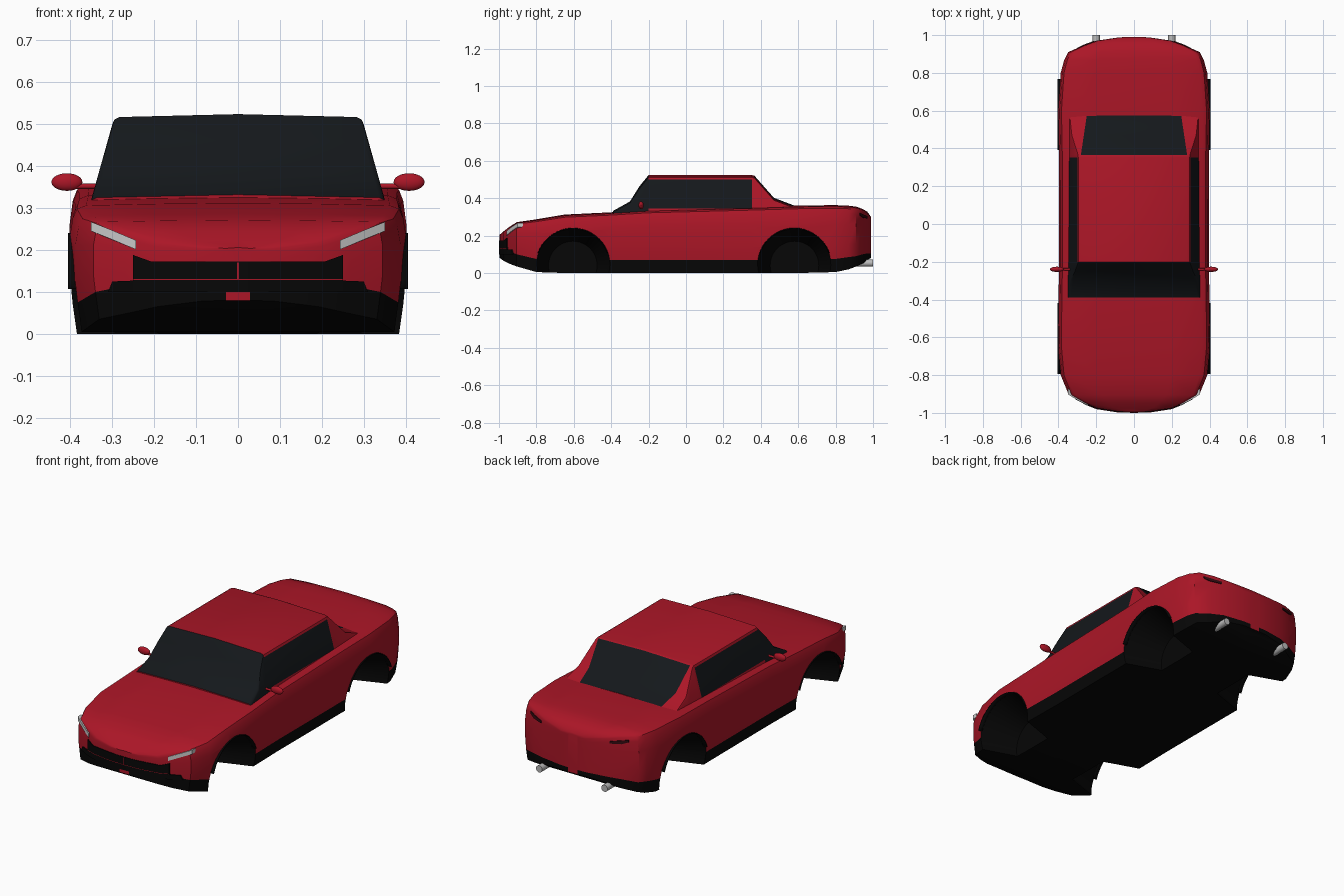
import bpy, bmesh
from math import sin, cos, pi, radians
from mathutils import Matrix

cube = bpy.data.objects.get("Cube")
if cube:
    bpy.data.objects.remove(cube, do_unlink=True)


def material(name, rgb):
    m = bpy.data.materials.new(name)
    m.use_nodes = True
    m.diffuse_color = (*rgb, 1)
    m.node_tree.nodes["Principled BSDF"].inputs["Base Color"].default_value = (*rgb, 1)
    return m


RED = material("red_paint", (0.41, 0.008, 0.02))
TRIM = material("black_trim", (0.002, 0.002, 0.002))
GLASS = material("dark_glass", (0.007, 0.009, 0.011))
LAMP = material("white_lamp", (0.85, 0.85, 0.85))
TAIL = material("dark_lamp", (0.03, 0.003, 0.005))
STEEL = material("steel", (0.5, 0.5, 0.5))


def smooth(ob):
    ob.data.shade_smooth()
    ob.data.set_sharp_from_angle(angle=radians(38))


def finish(name, bm, *mats):
    bmesh.ops.recalc_face_normals(bm, faces=bm.faces)
    me = bpy.data.meshes.new(name)
    bm.to_mesh(me)
    bm.free()
    for m in mats:
        me.materials.append(m)
    ob = bpy.data.objects.new(name, me)
    bpy.context.collection.objects.link(ob)
    smooth(ob)
    return ob


def loft(name, sections, mats, pick):
    """Skin mirrored half sections (y, [(x, z)...]); pick(i, k) gives the material."""
    bm = bmesh.new()
    rings = []
    for y, half in sections:
        full = half + [(-x, z) for x, z in half[-2:0:-1]]
        rings.append([bm.verts.new((x, y, z)) for x, z in full])
    n = len(rings[0])
    for i in range(len(rings) - 1):
        a, b = rings[i], rings[i + 1]
        for j in range(n):
            f = bm.faces.new((a[j], a[(j + 1) % n], b[(j + 1) % n], b[j]))
            f.material_index = pick(i, min(j, n - 1 - j))
    for r in (rings[0], rings[-1]):
        bm.faces.new(r)
    return finish(name, bm, *mats)


def hull(name, pts, mat):
    bm = bmesh.new()
    for p in pts:
        bm.verts.new(p)
    res = bmesh.ops.convex_hull(bm, input=bm.verts)
    loose = [v for v in res["geom_interior"] if isinstance(v, bmesh.types.BMVert)]
    bmesh.ops.delete(bm, geom=loose, context="VERTS")
    return finish(name, bm, mat)


def cone(name, r1, r2, depth, matrix, *mats, segments=24):
    bm = bmesh.new()
    bmesh.ops.create_cone(bm, cap_ends=True, segments=segments, radius1=r1,
                          radius2=r2, depth=depth, matrix=matrix)
    return finish(name, bm, *mats)


# Body shell: y, half width, bottom, trim line, top
stations = [
    (-0.996, 0.03, 0.08, 0.128, 0.205), (-0.992, 0.09, 0.078, 0.128, 0.207),
    (-0.975, 0.2, 0.065, 0.126, 0.222), (-0.945, 0.27, 0.05, 0.115, 0.245),
    (-0.905, 0.345, 0.035, 0.1, 0.27),
    (-0.8, 0.388, 0.005, 0.075, 0.285), (-0.65, 0.402, 0, 0.07, 0.31),
    (-0.4, 0.4, 0, 0.07, 0.322), (-0.2, 0.396, 0, 0.07, 0.335),
    (0.35, 0.397, 0, 0.07, 0.35), (0.6, 0.402, 0, 0.07, 0.358),
    (0.8, 0.388, 0.005, 0.075, 0.36), (0.87, 0.369, 0.02, 0.085, 0.357),
    (0.91, 0.348, 0.035, 0.09, 0.352), (0.945, 0.27, 0.05, 0.1, 0.34),
    (0.97, 0.2, 0.07, 0.105, 0.325), (0.988, 0.08, 0.08, 0.105, 0.3),
    (0.99, 0.03, 0.08, 0.105, 0.295)]


def body_half(w, zb, zl, zt):
    up = lambda t: zl + t * (zt - zl)
    return [(0, zb), (w * 0.96, zb), (w * 0.985, zl), (w, up(0.25)), (w, up(0.65)),
            (w * 0.98, up(0.86)), (w * 0.955, up(0.95)), (w * 0.9, up(0.985)),
            (w * 0.5, up(1)), (0, up(1.01))]


body = loft("body", [(s[0], body_half(*s[1:])) for s in stations], (RED, TRIM),
            lambda i, k: 1 if k < 2 else 0)

# Tapered wheel wells cut into the body, with thin black lips
AXLES = {"front": -0.605, "rear": 0.58}
SIDES = {"left": 1, "right": -1}
for end, y in AXLES.items():
    for side, s in SIDES.items():
        turn = Matrix.Translation((s * 0.345, y, 0.04)) @ Matrix.Rotation(s * pi / 2, 4, "Y")
        cutter = cone("well_cutter", 0.13, 0.235, 0.31, turn, RED, TRIM, segments=48)
        cutter.hide_render = True
        for p in cutter.data.polygons:
            p.material_index = 1
        mod = body.modifiers.new("well", "BOOLEAN")
        mod.operation, mod.solver, mod.object = "DIFFERENCE", "EXACT", cutter
        bpy.context.view_layer.objects.active = body
        bpy.ops.object.modifier_apply(modifier=mod.name)
        bpy.data.objects.remove(cutter, do_unlink=True)

        bm = bmesh.new()
        rows = []
        for i in range(21):
            a = radians(20 + 7 * i)
            rows.append([bm.verts.new((s * x, y + 0.2 * cos(a), 0.04 + 0.2 * sin(a)))
                         for x in (0.37, 0.405)])
        for a, b in zip(rows, rows[1:]):
            bm.faces.new((a[0], a[1], b[1], b[0]))
        lip = finish(f"{end}_{side}_arch_lip", bm, TRIM)
        lip.modifiers.new("thickness", "SOLIDIFY").thickness = 0.005
smooth(body)

# Cabin: y, roof height
cabin_stations = [(-0.39, 0.325), (-0.3, 0.375), (-0.25, 0.455), (-0.2, 0.517),
                  (0.352, 0.517), (0.366, 0.513), (0.47, 0.395), (0.575, 0.355)]


def cabin_half(y, zt):
    wide = lambda z: 0.35 - 0.28 * (z - 0.32)
    low, high = min(0.345, zt - 0.02), min(0.5, zt - 0.012)
    glass = 0.282 - 0.15 * (y - 0.36) if y > 0.351 else wide(zt) - 0.012
    return [(0, 0.28), (wide(0.28), 0.28), (wide(low), low), (wide(high), high),
            (wide(zt), zt - 0.006), (glass, zt), (0, zt + 0.007)]


def cabin_paint(i, k):
    if i < 3:
        return 1
    if i == 3:
        return int(k == 2)
    return int(i > 4 and k == 5)


loft("cabin", [(y, cabin_half(y, z)) for y, z in cabin_stations], (RED, GLASS), cabin_paint)

# Grille panel with red bars
nose = [(0, -0.999), (0.09, -0.996), (0.2, -0.979), (0.25, -0.959), (0.25, -0.9)]


def nose_band(name, low, high, out, mat):
    hull(name, [(s * x, y - out, z) for s in (1, -1) for x, y in nose for z in (low, high)], mat)


nose_band("grille", 0.1, 0.173, 0.0, TRIM)
nose_band("grille_bar", 0.129, 0.131, 0.001, RED)
hull("grille_divider", [(x, y, z) for x in (-0.002, 0.002) for y in (-1.0, -0.95)
                        for z in (0.13, 0.17)], RED)

for side, s in SIDES.items():
    # Grille corner, rising toward the headlight
    hull(f"{side}_grille_corner", [(s * x, y + d, z) for x, y, z in
                                   [(0.2, -0.979, 0.17), (0.25, -0.959, 0.17), (0.25, -0.959, 0.188)]
                                   for d in (0, 0.04)], TRIM)
    # Headlight strip wrapping the front corner
    ends = [(0.243, -0.961, 0.212), (0.3, -0.932, 0.236), (0.35, -0.902, 0.256)]
    hull(f"{side}_headlight", [(s * x, y + d, z + h) for x, y, z in ends
                               for d in (0, 0.03) for h in (-0.011, 0.011)], LAMP)
    # Corner intake
    hull(f"{side}_intake", [(s * x, y + d, z) for x, y, z in
                            [(0.25, -0.96, 0.1), (0.25, -0.96, 0.127), (0.3, -0.934, 0.125),
                             (0.31, -0.928, 0.1)] for d in (0, 0.03)], TRIM)
    # Tail lamp
    lamp = [(0.21, 0.97, 0.298), (0.27, 0.948, 0.302), (0.3, 0.933, 0.314)]
    hull(f"{side}_tail_lamp", [(s * x, y - d, z + h) for x, y, z in lamp
                               for d in (0, 0.03) for h in (-0.006, 0.006)], TAIL)
    # Exhaust pipe
    cone(f"{side}_exhaust", 0.019, 0.019, 0.12, Matrix.Translation((s * 0.2, 0.94, 0.053))
         @ Matrix.Rotation(pi / 2, 4, "X"), STEEL)
    # Door mirror and stem
    bm = bmesh.new()
    shape = Matrix.Translation((s * 0.408, -0.24, 0.362)) @ Matrix.Diagonal((0.037, 0.014, 0.021, 1))
    bmesh.ops.create_uvsphere(bm, u_segments=20, v_segments=12, radius=1, matrix=shape)
    finish(f"{side}_mirror", bm, RED)
    cone(f"{side}_mirror_stem", 0.006, 0.006, 0.06, Matrix.Translation((s * 0.36, -0.24, 0.352))
         @ Matrix.Rotation(pi / 2, 4, "Y"), RED, segments=12)
